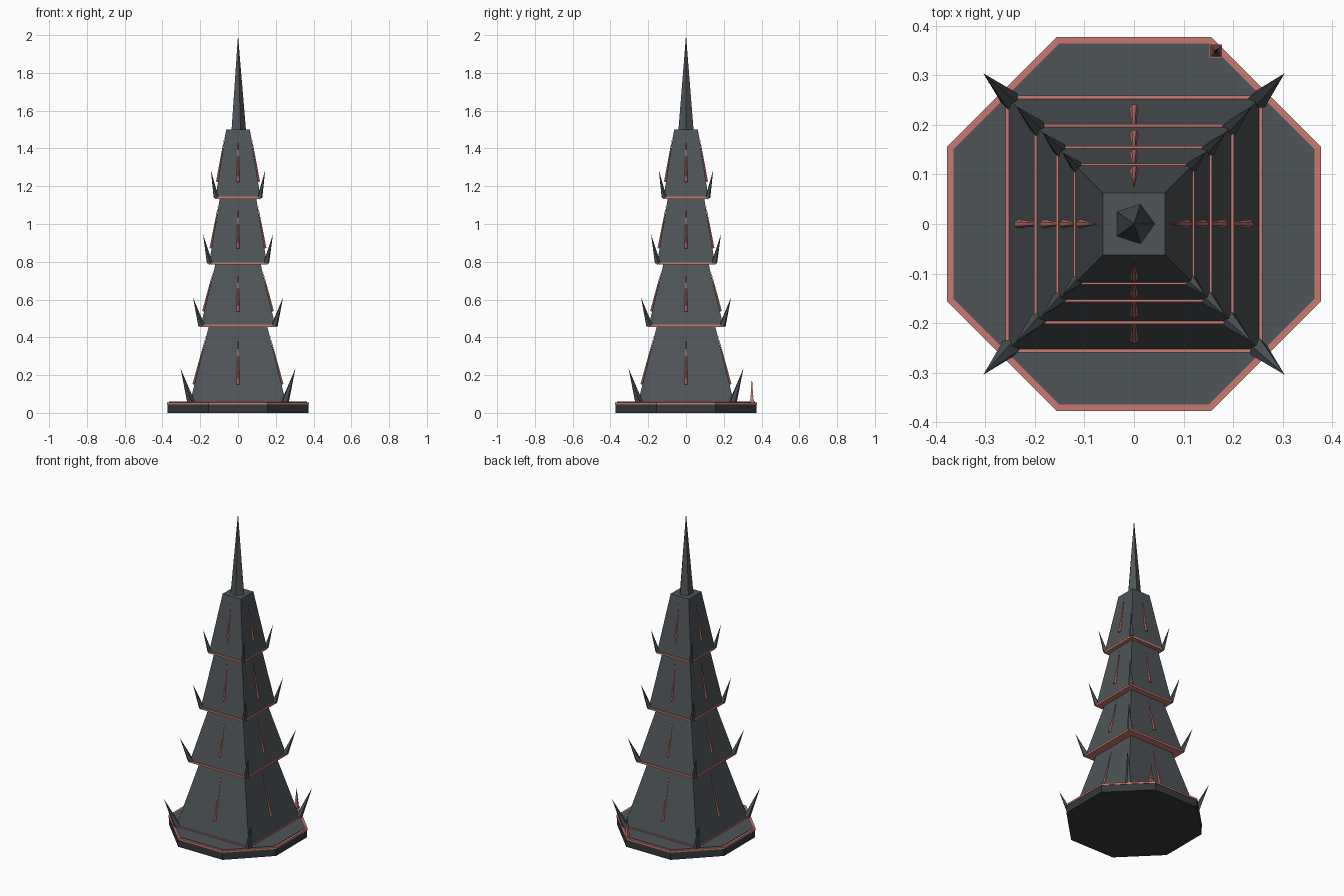
import bpy, bmesh, math
from mathutils import Vector, Matrix

old = bpy.data.objects.get("Cube")
if old:
    bpy.data.objects.remove(old, do_unlink=True)


def material(name, r, g, b):
    m = bpy.data.materials.new(name)
    m.use_nodes = True
    m.diffuse_color = (r, g, b, 1)
    bsdf = next(n for n in m.node_tree.nodes if n.type == 'BSDF_PRINCIPLED')
    bsdf.inputs["Base Color"].default_value = (r, g, b, 1)
    bsdf.inputs["Roughness"].default_value = 0.8
    return m


SLATE = material("slate", 0.078, 0.09, 0.098)
CHARCOAL = material("charcoal", 0.035, 0.039, 0.042)
RED = material("dusty red", 0.58, 0.19, 0.165)


def finish(name, bm, mat):
    bmesh.ops.recalc_face_normals(bm, faces=bm.faces)
    mesh = bpy.data.meshes.new(name)
    bm.to_mesh(mesh)
    bm.free()
    mesh.materials.append(mat)
    ob = bpy.data.objects.new(name, mesh)
    bpy.context.scene.collection.objects.link(ob)
    return ob


def prism(name, sides, z0, half0, z1, half1, mat, centre=(0, 0)):
    """Upright tapered prism; half sizes are measured to the flat sides."""
    k = 1 / math.cos(math.pi / sides)
    bm = bmesh.new()
    bmesh.ops.create_cone(
        bm, cap_ends=True, segments=sides, radius1=half0 * k, radius2=half1 * k,
        depth=z1 - z0,
        matrix=Matrix.Translation((*centre, (z0 + z1) / 2))
        @ Matrix.Rotation(math.pi / sides, 4, 'Z'))
    return finish(name, bm, mat)


def spike(name, start, tip, radius, mat, sides=5):
    """Pointed cone from start to tip."""
    a, b = Vector(start), Vector(tip)
    turn = (b - a).to_track_quat('Z', 'Y').to_matrix().to_4x4()
    bm = bmesh.new()
    bmesh.ops.create_cone(
        bm, cap_ends=True, segments=sides, radius1=radius, radius2=0,
        depth=(b - a).length,
        matrix=Matrix.Translation((a + b) / 2) @ turn
        @ Matrix.Rotation(math.pi / 2, 4, 'Z'))
    return finish(name, bm, mat)


# Octagonal base with its red rim and inner floor
prism("base", 8, 0, 0.374, 0.045, 0.374, CHARCOAL)
prism("base_rim", 8, 0.045, 0.377, 0.056, 0.377, RED)
prism("base_floor", 8, 0.05, 0.364, 0.059, 0.364, SLATE)

# Tiers: bottom z, bottom half, top z, top half, trim half, spike radius, spike tip
tiers = [
    (0.064, 0.252, 0.456, 0.155, 0.259, 0.020, (0.304, 0.235)),
    (0.467, 0.196, 0.787, 0.120, 0.202, 0.017, (0.238, 0.61)),
    (0.797, 0.152, 1.134, 0.097, 0.157, 0.015, (0.185, 0.945)),
    (1.145, 0.118, 1.500, 0.063, 0.122, 0.013, (0.144, 1.285)),
]
for i, (z0, h0, z1, h1, trim, rad, (tip, tip_z)) in enumerate(tiers, 1):
    prism(f"tier_{i}", 4, z0, h0, z1, h1, SLATE)
    prism(f"tier_{i}_trim", 4, z0 - 0.012, trim, z0, trim, RED)

    # Horns leaning out from the four corners
    for sx in (-1, 1):
        for sy in (-1, 1):
            c = h0 - 0.002
            spike(f"tier_{i}_horn", (sx * c, sy * c, z0 - 0.003),
                  (sx * tip, sy * tip, tip_z), rad, SLATE)

    # Slim red needles lying up the middle of each wall
    for side in range(4):
        d = Vector((0, -1, 0))
        d.rotate(Matrix.Rotation(side * math.pi / 2, 3, 'Z'))
        ends = []
        for t in (0.22, 0.9):
            out = h0 + (h1 - h0) * t + 0.003
            ends.append(d * out + Vector((0, 0, z0 + (z1 - z0) * t)))
        spike(f"tier_{i}_needle", ends[0], ends[1], 0.009, RED, 6)

# Top spire
spike("spire", (0, 0, 1.5), (0, 0, 2.0), 0.042, SLATE)

# Tiny stepped tower standing on the back edge of the base
spot = (0.165, 0.349)
prism("small_tower_foot", 4, 0.055, 0.013, 0.062, 0.013, RED, spot)
for i in range(4):
    z, h = 0.062 + i * 0.021, 0.011 - i * 0.002
    prism(f"small_tower_tier_{i + 1}", 4, z, h, z + 0.021, h * 0.5, RED, spot)
spike("small_tower_spire", (*spot, 0.145), (*spot, 0.178), 0.004, CHARCOAL)
